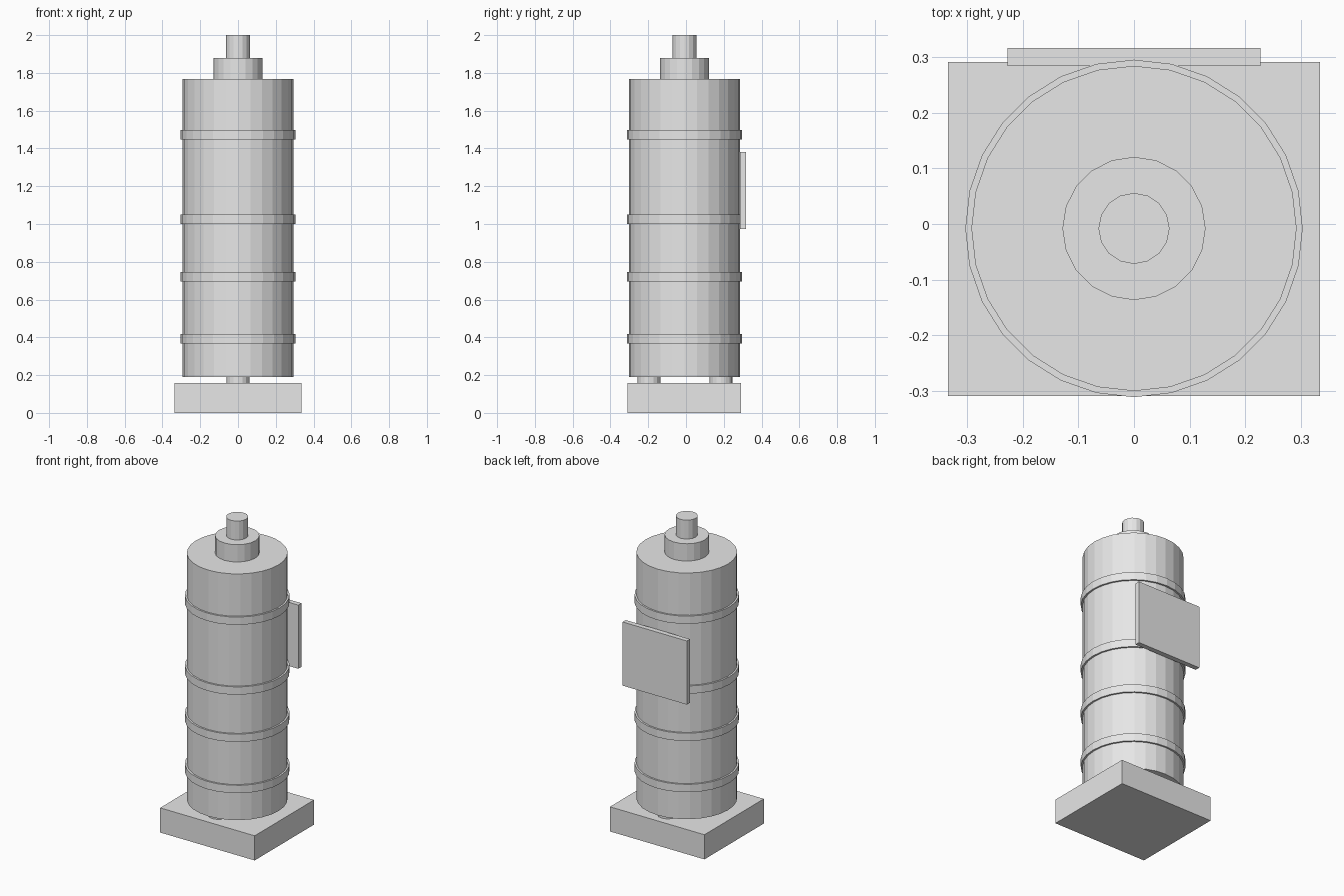
import bpy

cube = bpy.data.objects.get("Cube")
if cube:
    bpy.data.objects.remove(cube, do_unlink=True)

grey = bpy.data.materials.new("light_grey")
grey.use_nodes = True
grey.diffuse_color = (0.8, 0.8, 0.8, 1)
grey.node_tree.nodes["Principled BSDF"].inputs["Base Color"].default_value = (0.8, 0.8, 0.8, 1)

AXIS_Y = -0.008  # the tank sits slightly forward of centre


def finish(name):
    obj = bpy.context.object
    obj.name = name
    obj.data.materials.clear()
    obj.data.materials.append(grey)
    return obj


def cylinder(name, radius, z0, z1, sides, y=AXIS_Y):
    bpy.ops.mesh.primitive_cylinder_add(vertices=sides, radius=radius, depth=z1 - z0,
                                        location=(0, y, (z0 + z1) / 2))
    return finish(name)


def box(name, width, y0, y1, z0, z1):
    bpy.ops.mesh.primitive_cube_add(size=1, location=(0, (y0 + y1) / 2, (z0 + z1) / 2))
    obj = finish(name)
    obj.scale = (width, y1 - y0, z1 - z0)
    bpy.ops.object.transform_apply(location=False, rotation=False, scale=True)
    return obj


# Base slab and the two short feet carrying the tank
box("base", 0.67, -0.31, 0.292, 0, 0.158)
for name, y in (("front_foot", -0.196), ("back_foot", 0.186)):
    cylinder(name, 0.061, 0.15, 0.195, 16, y)

# Tank body with stepped cap
cylinder("tank_body", 0.293, 0.19, 1.768, 28)
cylinder("neck", 0.129, 1.76, 1.879, 20)
cylinder("top_pipe", 0.064, 1.87, 2.0, 16)

# Raised bands around the tank
for i, z in enumerate((0.393, 0.721, 1.024, 1.472)):
    cylinder(f"band_{i + 1}", 0.304, z - 0.025, z + 0.025, 28)

# Flat panel on the back
box("back_panel", 0.456, 0.285, 0.317, 0.973, 1.381)
